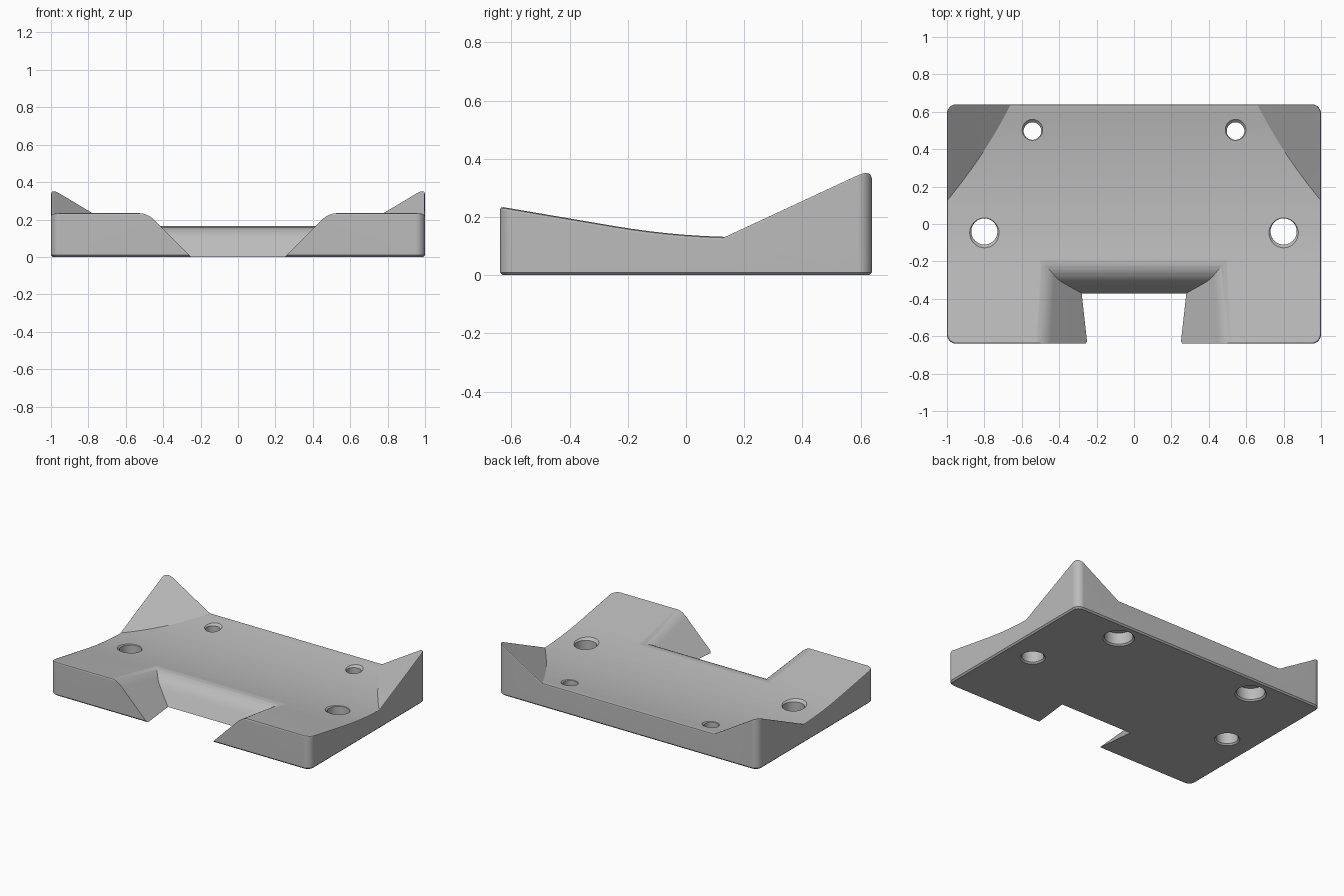
import bpy
import bmesh
from math import cos, sin, pi, radians
from mathutils import Vector

default = bpy.data.objects.get("Cube")
if default:
    bpy.data.objects.remove(default, do_unlink=True)

HALF_X, HALF_Y = 1.0, 0.64
TALL = 0.6
BEND, DIP = -0.247, 0.2


def top_height(y):
    """Straight ramp at the front running into a shallow dish."""
    dish = 0.131 + 0.19 * (max(y, BEND) - DIP) ** 2
    return dish + 0.17 * max(BEND - y, 0)


def bezier(a, b, c, steps=8):
    a, b, c = Vector(a), Vector(b), Vector(c)
    return [tuple(a.lerp(b, t).lerp(b.lerp(c, t), t))
            for t in (i / steps for i in range(steps + 1))]


def loft(name, rings):
    """Closed solid through matching rings of points."""
    bm = bmesh.new()
    loops = [[bm.verts.new(p) for p in ring] for ring in rings]
    for lower, upper in zip(loops, loops[1:]):
        for i in range(len(lower)):
            j = (i + 1) % len(lower)
            bm.faces.new((lower[i], lower[j], upper[j], upper[i]))
    bm.faces.new(loops[0][::-1])
    bm.faces.new(loops[-1])
    bmesh.ops.recalc_face_normals(bm, faces=bm.faces[:])
    mesh = bpy.data.meshes.new(name)
    bm.to_mesh(mesh)
    bm.free()
    obj = bpy.data.objects.new(name, mesh)
    bpy.context.collection.objects.link(obj)
    return obj


def combine(obj, tool, operation):
    """Apply a boolean and discard the tool."""
    tool.hide_render = True
    mod = obj.modifiers.new("cut", 'BOOLEAN')
    mod.operation = operation
    mod.solver = 'EXACT'
    mod.object = tool
    graph = bpy.context.evaluated_depsgraph_get()
    graph.update()
    mesh = bpy.data.meshes.new_from_object(obj.evaluated_get(graph))
    obj.modifiers.clear()
    obj.data = mesh
    bpy.data.objects.remove(tool, do_unlink=True)


def rounded_outline(inset, z, radius=0.05, steps=6):
    points = []
    for q, (sx, sy) in enumerate(((1, 1), (-1, 1), (-1, -1), (1, -1))):
        for i in range(steps + 1):
            a = (q + i / steps) * pi / 2
            points.append((sx * (HALF_X - radius) + (radius - inset) * cos(a),
                           sy * (HALF_Y - radius) + (radius - inset) * sin(a), z))
    return points


# Rounded block with a chamfered underside
base = loft("mounting_base", [rounded_outline(0.01, 0), rounded_outline(0, 0.01),
                              rounded_outline(0, TALL)])

# Dished top, leaving a sloping fin at each back corner
ys = [-0.8] + [BEND + i * 0.06 for i in range(17)]
profile = [(y, top_height(y)) for y in ys] + [(ys[-1], 1), (-0.8, 1)]
top_cutter = loft("top_cutter", [[(x, y, z) for y, z in profile] for x in (-1.2, 1.2)])
bm = bmesh.new()
bm.from_mesh(top_cutter.data)
for side in (-1, 1):
    bmesh.ops.bisect_plane(bm, geom=bm.verts[:] + bm.edges[:] + bm.faces[:],
                           plane_co=(side, 0.13, 0.135),
                           plane_no=(-0.6 * side, -0.465, 1), clear_inner=True)
    bmesh.ops.holes_fill(bm, edges=[e for e in bm.edges if e.is_boundary], sides=0)
bmesh.ops.recalc_face_normals(bm, faces=bm.faces[:])
bm.to_mesh(top_cutter.data)
bm.free()
combine(base, top_cutter, 'DIFFERENCE')

# Soft rim around the top
bm = bmesh.new()
bm.from_mesh(base.data)
bmesh.ops.remove_doubles(bm, verts=bm.verts[:], dist=0.0005)
bm.normal_update()
rim = []
for edge in bm.edges:
    if len(edge.link_faces) == 2:
        low, high = sorted(f.normal.z for f in edge.link_faces)
        if abs(low) < 0.1 and high > 0.5:
            rim.append(edge)
bmesh.ops.bevel(bm, geom=rim, offset=0.012, offset_type='OFFSET', segments=2,
                profile=0.5, affect='EDGES', clamp_overlap=True)
bm.to_mesh(base.data)
bm.free()


# Front notch: flared side walls meeting a rounded back wall
def notch_section(y):
    foot = 0.25 + 0.11 * (y + HALF_Y)
    top = top_height(-HALF_Y) - 0.17 * (y + HALF_Y)
    edge = foot + top
    half = [(foot - 0.06, -0.06)]
    half += bezier((edge - 0.04, top - 0.04), (edge, top), (edge + 0.055, top + 0.001))
    half.append((edge + 0.055, 0.7))
    return [(x, y, z) for x, z in half] + [(-x, y, z) for x, z in reversed(half)]


notch = loft("notch_cutter", [notch_section(-0.9), notch_section(-0.1)])
lip = -0.18
back = [(-0.4, -0.05)] + bezier((-0.323, 0.08), (-0.275, 0.167), (lip, top_height(lip) + 0.001))
back += [(lip, TALL), (-0.85, TALL), (-0.85, -0.05)]
back_limit = loft("notch_back", [[(x, y, z) for y, z in back] for x in (-0.95, 0.95)])
combine(notch, back_limit, 'INTERSECT')
combine(base, notch, 'DIFFERENCE')


# Screw holes with chamfered mouths
def drill(x, y, sections, sides=40):
    rings = [[(x + r * cos(2 * pi * i / sides), y + r * sin(2 * pi * i / sides), z)
              for i in range(sides)] for r, z in sections]
    combine(base, loft("hole_cutter", rings), 'DIFFERENCE')


for side in (-1, 1):
    z = top_height(-0.04)
    drill(0.8 * side, -0.04, [(0.09, -0.01), (0.07, 0.01), (0.07, z - 0.008),
                              (0.09, z + 0.012), (0.09, TALL)])
    # Narrow holes are counterbored from below
    z = top_height(0.5)
    drill(0.543 * side, 0.497, [(0.11, -0.01), (0.09, 0.01), (0.09, 0.09), (0.047, 0.09),
                                (0.047, z - 0.008), (0.067, z + 0.012), (0.067, TALL)])

# Plain grey plastic
grey = bpy.data.materials.new("grey_plastic")
grey.use_nodes = True
colour = (0.5, 0.5, 0.5, 1)
grey.diffuse_color = colour
grey.node_tree.nodes["Principled BSDF"].inputs["Base Color"].default_value = colour
base.data.materials.clear()
base.data.materials.append(grey)

# Smooth the curves and keep the creases
bpy.ops.object.select_all(action='DESELECT')
base.select_set(True)
bpy.context.view_layer.objects.active = base
bpy.ops.object.shade_smooth_by_angle(angle=radians(28))
weighted = base.modifiers.new("even_shading", 'WEIGHTED_NORMAL')
weighted.keep_sharp = True
